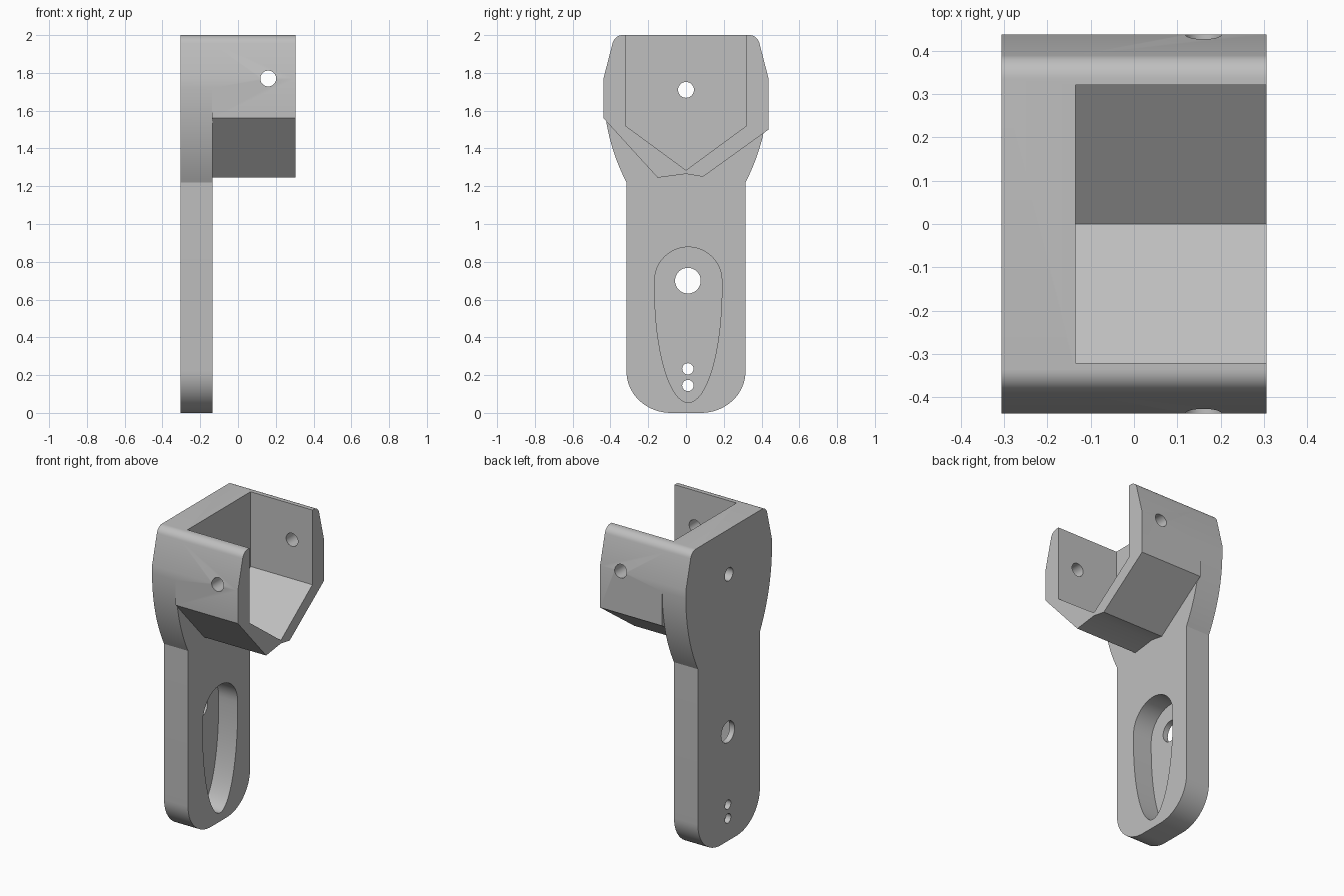
import bpy, bmesh
from math import sin, cos, pi, sqrt, radians

cube = bpy.data.objects.get("Cube")
if cube:
    bpy.data.objects.remove(cube)

grey = bpy.data.materials.new("plain grey")
grey.use_nodes = True
colour = (0.52, 0.52, 0.52, 1)
grey.diffuse_color = colour
grey.node_tree.nodes["Principled BSDF"].inputs["Base Color"].default_value = colour

X_BACK, X_FACE, X_FRONT = -0.305, -0.135, 0.305


def arc(cy, cz, ry, rz, start, end, steps=16):
    """Points (y, z) on an elliptical arc, angles in degrees."""
    angles = [radians(start + (end - start) * i / steps) for i in range(steps + 1)]
    return [(cy + ry * cos(a), cz + rz * sin(a)) for a in angles]


def prism(name, profile, a, b, axis="x"):
    """Extrude a 2D profile along x (profile in y, z) or y (profile in x, z)."""
    bm = bmesh.new()
    place = (lambda p: (a, p[0], p[1])) if axis == "x" else (lambda p: (p[0], a, p[1]))
    face = bm.faces.new([bm.verts.new(place(p)) for p in profile])
    out = bmesh.ops.extrude_face_region(bm, geom=[face])
    moved = [v for v in out["geom"] if isinstance(v, bmesh.types.BMVert)]
    shift = (b - a, 0, 0) if axis == "x" else (0, b - a, 0)
    bmesh.ops.translate(bm, verts=moved, vec=shift)
    bmesh.ops.recalc_face_normals(bm, faces=bm.faces)
    mesh = bpy.data.meshes.new(name)
    bm.to_mesh(mesh)
    bm.free()
    mesh.materials.append(grey)
    obj = bpy.data.objects.new(name, mesh)
    bpy.context.collection.objects.link(obj)
    return obj


def circle(cy, cz, r):
    return arc(cy, cz, r, r, 0, 360, 32)[:-1]


def combine(target, tool, operation):
    mod = target.modifiers.new("cut", "BOOLEAN")
    mod.object, mod.operation, mod.solver = tool, operation, "EXACT"
    bpy.context.view_layer.objects.active = target
    bpy.ops.object.modifier_apply(modifier=mod.name)
    bpy.data.objects.remove(tool)


# Back plate: rounded foot, waisted shoulder, chamfered head
R, shoulder = 1.085, 1.72
flank = [(0.437 - R + sqrt(R * R - d * d), shoulder - d)
         for d in [0.5 * (1 - i / 16) for i in range(17)]]
crown = [(0.437, 1.77)] + arc(0.335, 1.945, 0.055, 0.055, 12, 90, 10)
half = arc(0.08, 0.22, 0.235, 0.22, -90, 0) + flank + crown
bracket_plate = prism("mounting_bracket", half + [(-y, z) for y, z in reversed(half)],
                      X_BACK, X_FACE)

# Open cradle: side walls with a V-shaped floor
outer = [(-y, z) for y, z in reversed(crown)]
outer += [(-0.437, 1.56), (-0.15, 1.245), (0, 1.265), (0.09, 1.25), (0.437, 1.5)]
inner = [(0.32, 2), (0.32, 1.52), (0, 1.285), (-0.32, 1.52), (-0.32, 2)]
cradle = prism("cradle", outer + crown + inner, X_FACE - 0.002, X_FRONT)
combine(bracket_plate, cradle, "UNION")

# Teardrop pocket in the plate
teardrop = arc(0.012, 0.7, 0.178, 0.178, 0, 180, 24)
teardrop += arc(0.012, 0.66, 0.178, 0.605, 180, 360, 32)
combine(bracket_plate, prism("pocket_cutter", teardrop, X_FACE - 0.135, 0), "DIFFERENCE")

# Holes through the plate
for y, z, r in [(0, 1.71, 0.042), (0.01, 0.7, 0.068), (0.01, 0.233, 0.03), (0.01, 0.145, 0.03)]:
    combine(bracket_plate, prism("hole_cutter", circle(y, z, r), -0.5, 0), "DIFFERENCE")

# Cross pin hole through both cradle walls
pin = prism("pin_cutter", circle(0.16, 1.77, 0.042), -0.6, 0.6, "y")
combine(bracket_plate, pin, "DIFFERENCE")

# Smooth the curves, keep the edges sharp
bpy.ops.object.select_all(action="DESELECT")
bracket_plate.select_set(True)
bpy.context.view_layer.objects.active = bracket_plate
bpy.ops.object.shade_smooth_by_angle(angle=radians(25))
